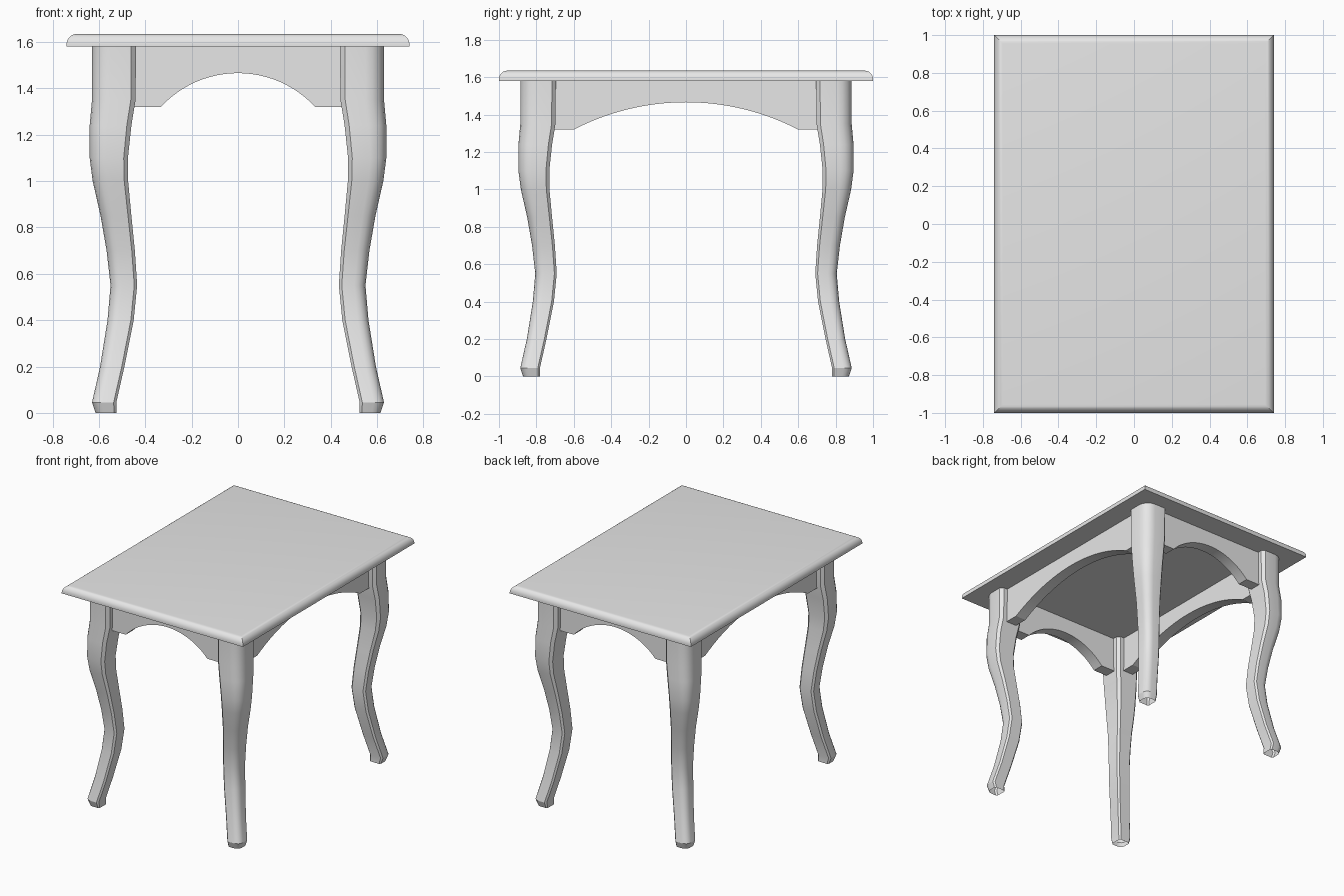
import bpy
import bmesh
import math

cube = bpy.data.objects.get("Cube")
if cube:
    bpy.data.objects.remove(cube, do_unlink=True)

HALF_X, HALF_Y = 0.74, 1.0
TOP_Z, SHIFT_Y = 1.58, 0.256

grey = bpy.data.materials.new("plain grey")
grey.use_nodes = True
grey.diffuse_color = (0.8, 0.8, 0.8, 1)
grey.node_tree.nodes["Principled BSDF"].inputs["Base Color"].default_value = (0.8, 0.8, 0.8, 1)


def finish(bm, name, angle=None):
    bmesh.ops.recalc_face_normals(bm, faces=bm.faces)
    mesh = bpy.data.meshes.new(name)
    bm.to_mesh(mesh)
    bm.free()
    mesh.materials.append(grey)
    obj = bpy.data.objects.new(name, mesh)
    bpy.context.collection.objects.link(obj)
    if angle:
        bpy.ops.object.select_all(action='DESELECT')
        obj.select_set(True)
        bpy.context.view_layer.objects.active = obj
        bpy.ops.object.shade_smooth_by_angle(angle=math.radians(angle))
    return obj


def loft(bm, rings, cap_start, cap_end):
    loops = [[bm.verts.new(p) for p in ring] for ring in rings]
    for a, b in zip(loops, loops[1:]):
        for i in range(len(a)):
            j = (i + 1) % len(a)
            bm.faces.new((a[i], a[j], b[j], b[i]))
    if cap_start:
        bm.faces.new(loops[0])
    if cap_end:
        bm.faces.new(loops[-1])


# Table top: slab with a rounded upper rim and mitred corners
RIM, THICK = 0.045, 0.055
rings = []
for inset, z in [(0, TOP_Z)] + [
        (RIM * (1 - math.cos(t * math.pi / 12)), TOP_Z + 0.01 + (THICK - 0.01) * math.sin(t * math.pi / 12))
        for t in range(7)]:
    x, y = HALF_X - inset, HALF_Y - inset
    rings.append([(-x, -y, z), (x, -y, z), (x, y, z), (-x, y, z)])
bm = bmesh.new()
loft(bm, rings, True, True)
finish(bm, "table_top", 30)


# Legs: (height, inner edge, outer edge), the same along x and y
LEG = [(0, 0.525, 0.615), (0.045, 0.525, 0.63), (0.2, 0.49, 0.595), (0.4, 0.45, 0.563),
       (0.55, 0.435, 0.55), (0.7, 0.445, 0.567), (0.85, 0.46, 0.593), (1.0, 0.474, 0.627),
       (1.1, 0.475, 0.64), (1.24, 0.46, 0.64), (1.35, 0.442, 0.63), (TOP_Z, 0.44, 0.63)]


def leg_section(a, b, z):
    """Square section: big rounded outer corner, small chamfers elsewhere."""
    w = b - a
    r, c = 0.42 * w, 0.11 * w
    pts = [(a + c, a), (b - c, a), (b, a + c)]
    pts += [(b - r + r * math.cos(k * math.pi / 8), b - r + r * math.sin(k * math.pi / 8)) for k in range(5)]
    pts += [(a + c, b), (a, b - c), (a, a + c)]
    return [(x, y, z) for x, y in pts]


for side, sx in (("left", 1), ("right", -1)):
    for end, sy in (("front", -1), ("back", 1)):
        bm = bmesh.new()
        loft(bm, [[(sx * x, sy * (y + SHIFT_Y), h) for x, y, h in leg_section(a, b, z)]
                  for z, a, b in LEG], False, True)
        finish(bm, f"{end}_{side}_leg", 30)


# Aprons: boards with an arched cutout along the lower edge
def apron(name, half_len, half_arch, centre, along_x, sign):
    low, peak, thick = 1.32, 1.466, 0.085
    rise = peak - low
    radius = (half_arch ** 2 + rise ** 2) / (2 * rise)
    sweep = math.asin(half_arch / radius)
    steps = 24
    edge = [(-half_len, low)]
    for i in range(steps + 1):
        t = sweep * (2 * i / steps - 1)
        edge.append((radius * math.sin(t), peak - radius + radius * math.cos(t)))
    edge.append((half_len, low))
    bm = bmesh.new()
    sides = []
    for off in (centre - thick / 2, centre + thick / 2):
        d = sign * off
        place = (lambda u, z: (u, d, z)) if along_x else (lambda u, z: (d, u, z))
        sides.append([(bm.verts.new(place(u, z)), bm.verts.new(place(u, TOP_Z))) for u, z in edge])
    inner, outer = sides
    for i in range(len(edge) - 1):
        for s in sides:
            bm.faces.new((s[i][0], s[i + 1][0], s[i + 1][1], s[i][1]))
        bm.faces.new((inner[i][0], outer[i][0], outer[i + 1][0], inner[i + 1][0]))
    finish(bm, name, 20)


for sign, end, side in ((-1, "front", "right"), (1, "back", "left")):
    apron(f"{end}_apron", 0.5, 0.333, 0.535 + SHIFT_Y, True, sign)
    apron(f"{side}_apron", 0.5 + SHIFT_Y, 0.6, 0.535, False, sign)
